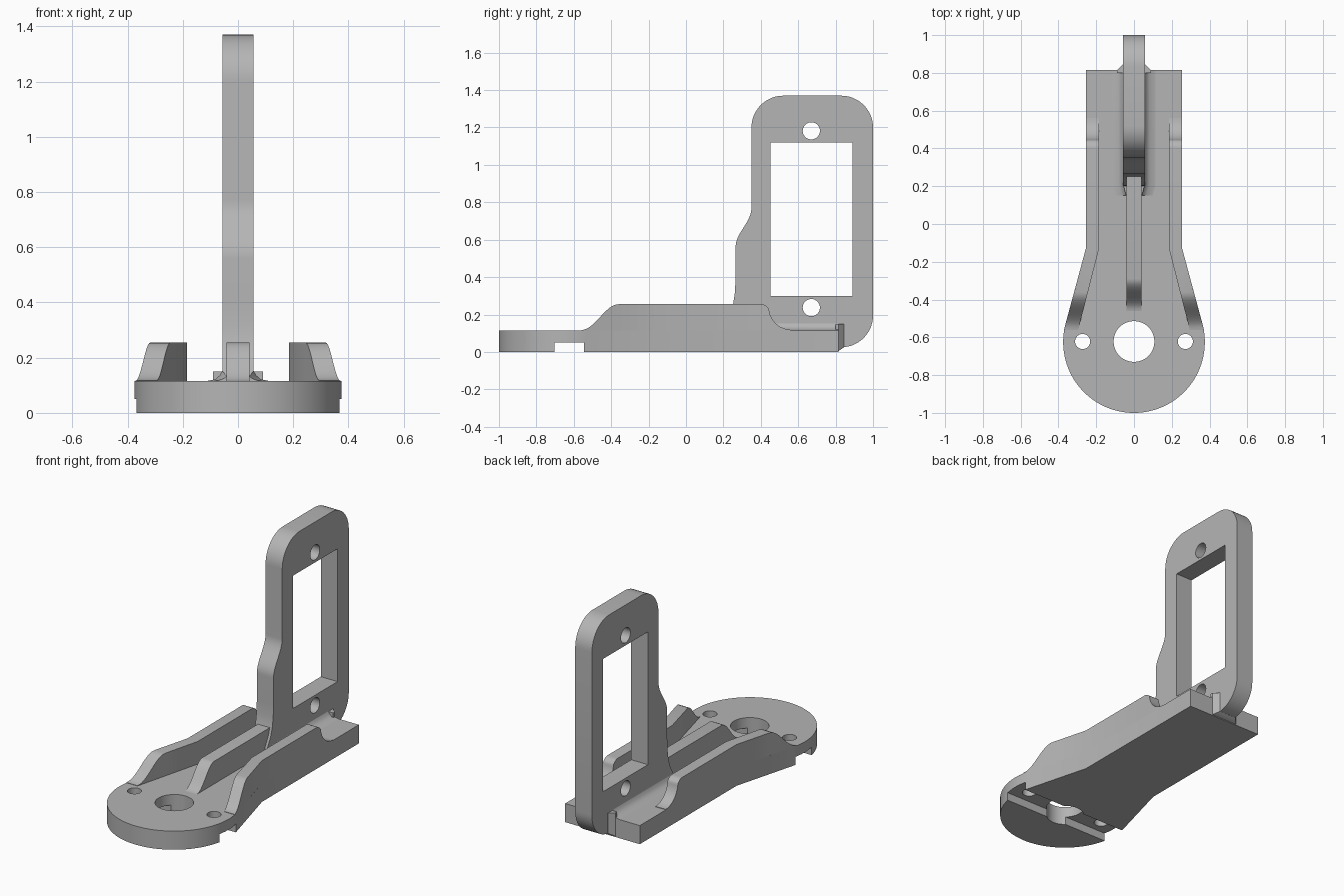
import bpy, bmesh, math

if "Cube" in bpy.data.objects:
    bpy.data.objects.remove(bpy.data.objects["Cube"], do_unlink=True)

grey = bpy.data.materials.new("plain grey")
grey.use_nodes = True
COLOUR = (0.46, 0.46, 0.46, 1)
grey.diffuse_color = COLOUR
grey.node_tree.nodes["Principled BSDF"].inputs["Base Color"].default_value = COLOUR


def add(name, bm):
    bmesh.ops.recalc_face_normals(bm, faces=bm.faces)
    mesh = bpy.data.meshes.new(name)
    bm.to_mesh(mesh)
    bm.free()
    mesh.materials.append(grey)
    ob = bpy.data.objects.new(name, mesh)
    bpy.context.collection.objects.link(ob)
    return ob


def loft(name, sections):
    """Skin a row of matching closed sections and cap both ends."""
    bm = bmesh.new()
    rings = [[bm.verts.new(p) for p in s] for s in sections]
    n = len(rings[0])
    for a, b in zip(rings, rings[1:]):
        for i in range(n):
            j = (i + 1) % n
            bm.faces.new((a[i], a[j], b[j], b[i]))
    bm.faces.new(rings[0])
    bm.faces.new(rings[-1])
    return add(name, bm)


def prism(name, outline, axis, lo, hi):
    place = {"x": lambda u, v, w: (w, u, v),
             "y": lambda u, v, w: (u, w, v),
             "z": lambda u, v, w: (u, v, w)}[axis]
    return loft(name, [[place(u, v, w) for u, v in outline] for w in (lo, hi)])


def arc(cx, cy, r, a0, a1, n=12):
    angles = [math.radians(a0 + (a1 - a0) * i / n) for i in range(n + 1)]
    return [(cx + r * math.cos(a), cy + r * math.sin(a)) for a in angles]


def circle(cx, cy, r, n=40):
    return arc(cx, cy, r, 0, 360, n)[:-1]


def ease(p, q, along=0, n=12):
    """S-shaped run from p to q, level at both ends along the given axis."""
    pts = []
    for i in range(n + 1):
        t = i / n
        k = [(1 - math.cos(math.pi * t)) / 2] * 2
        k[along] = t
        pts.append(tuple(a + (b - a) * f for a, b, f in zip(p, q, k)))
    return pts


def rect(u0, v0, u1, v1):
    return [(u0, v0), (u1, v0), (u1, v1), (u0, v1)]


def cut(ob, cutters):
    bpy.context.view_layer.objects.active = ob
    for c in cutters:
        c.hide_render = True
        m = ob.modifiers.new("cut", "BOOLEAN")
        m.operation, m.solver, m.object = "DIFFERENCE", "EXACT", c
        bpy.ops.object.modifier_apply(modifier=m.name)
        bpy.data.objects.remove(c, do_unlink=True)


FLOOR, RIM = 0.115, 0.255
HALF = 0.057
PIVOT = -0.622
parts = []

# Base plate: round nose tangent to a narrower straight tail
outline = [(-0.255, 0.815), (-0.255, -0.13)]
outline += arc(0, -0.625, 0.375, 165, 375, 64)
outline += [(0.255, -0.13), (0.255, 0.815)]
base = prism("base_plate", outline, "z", 0, FLOOR)
cut(base, [prism("centre_hole", circle(0, PIVOT, 0.108), "z", -0.1, 0.3),
           prism("left_hole", circle(0.272, PIVOT, 0.04), "z", -0.1, 0.3),
           prism("right_hole", circle(-0.272, PIVOT, 0.04), "z", -0.1, 0.3),
           prism("underside_slot", rect(-0.703, -0.1, -0.545, 0.05), "x", -0.5, 0.5)])
parts.append(base)

# Side walls: rise from the nose, follow the plan outline, sweep down at the tail
profile = ease((-0.56, FLOOR + 0.002), (-0.36, RIM)) + [(-0.13, RIM), (0.4, RIM)]
profile += arc(0.4, 0.205, 0.05, 80, 30, 5)
profile += arc(0.565, 0.24, 0.122, 190, 268, 8)
for side, label in ((1, "left"), (-1, "right")):
    sections = []
    for y, z in profile:
        flare = max(0, -0.13 - y)
        outer = side * (0.255 + 0.269 * flare)
        inner = side * (0.185 + 0.256 * flare)
        sections.append([(outer, y, FLOOR), (inner, y, FLOOR),
                         (inner, y, z), (outer, y, z)])
    parts.append(loft(label + "_side_wall", sections))

# Centre rib
rib = ease((-0.46, FLOOR), (-0.29, RIM)) + [(0.3, RIM), (0.3, FLOOR)]
parts.append(prism("centre_rib", rib, "x", -0.041, 0.041))

# Upright frame with window and two screw holes
frame = [(0.2, 0.1), (0.205, 0.15), (0.235, 0.205), (0.252, 0.255), (0.262, 0.32), (0.265, 0.4)]
frame += ease((0.265, 0.56), (0.35, 0.77), along=1)
frame += arc(0.52, 1.2, 0.17, 180, 90) + arc(0.83, 1.2, 0.17, 90, 0)
frame += arc(0.83, 0.195, 0.17, 0, -85)
frame += [(0.8, 0.022), (0.8, 0.1)]
upright = prism("upright_frame", frame, "x", -HALF, HALF)
cut(upright, [prism("window", rect(0.453, 0.3, 0.89, 1.12), "x", -0.3, 0.3),
              prism("upper_hole", circle(0.67, 1.182, 0.046), "x", -0.3, 0.3),
              prism("lower_hole", circle(0.67, 0.237, 0.046), "x", -0.3, 0.3)])
parts.append(upright)

# Concave fillets along the foot of the upright, fanning out at the front
cove = [(0, 0.152), (0.008, 0.137), (0.025, 0.122), (0.058, FLOOR), (0, FLOOR)]
for side, label in ((1, "left"), (-1, "right")):
    rows = [[(side * (HALF - inset + w), y, FLOOR + (z - FLOOR) * rise) for w, z in cove]
            for y, inset, rise in ((0.15, 0.016, 0.5), (0.21, 0, 1), (0.815, 0, 1))]
    parts.append(loft(label + "_foot_fillet", rows))

# Tapered gusset behind the base, chamfered underneath
parts.append(loft("rear_gusset", [
    [(-w, y, z0), (w, y, z0), (w, y, 0.15), (-w, y, 0.15)]
    for w, y, z0 in ((0.09, 0.8, 0.002), (0.09, 0.815, 0.005), (0.058, 0.845, 0.025))]))

# Smooth the curved runs and keep hard edges crisp
for ob in parts:
    bpy.ops.object.select_all(action="DESELECT")
    ob.select_set(True)
    bpy.context.view_layer.objects.active = ob
    bpy.ops.object.shade_smooth_by_angle(angle=math.radians(30))
